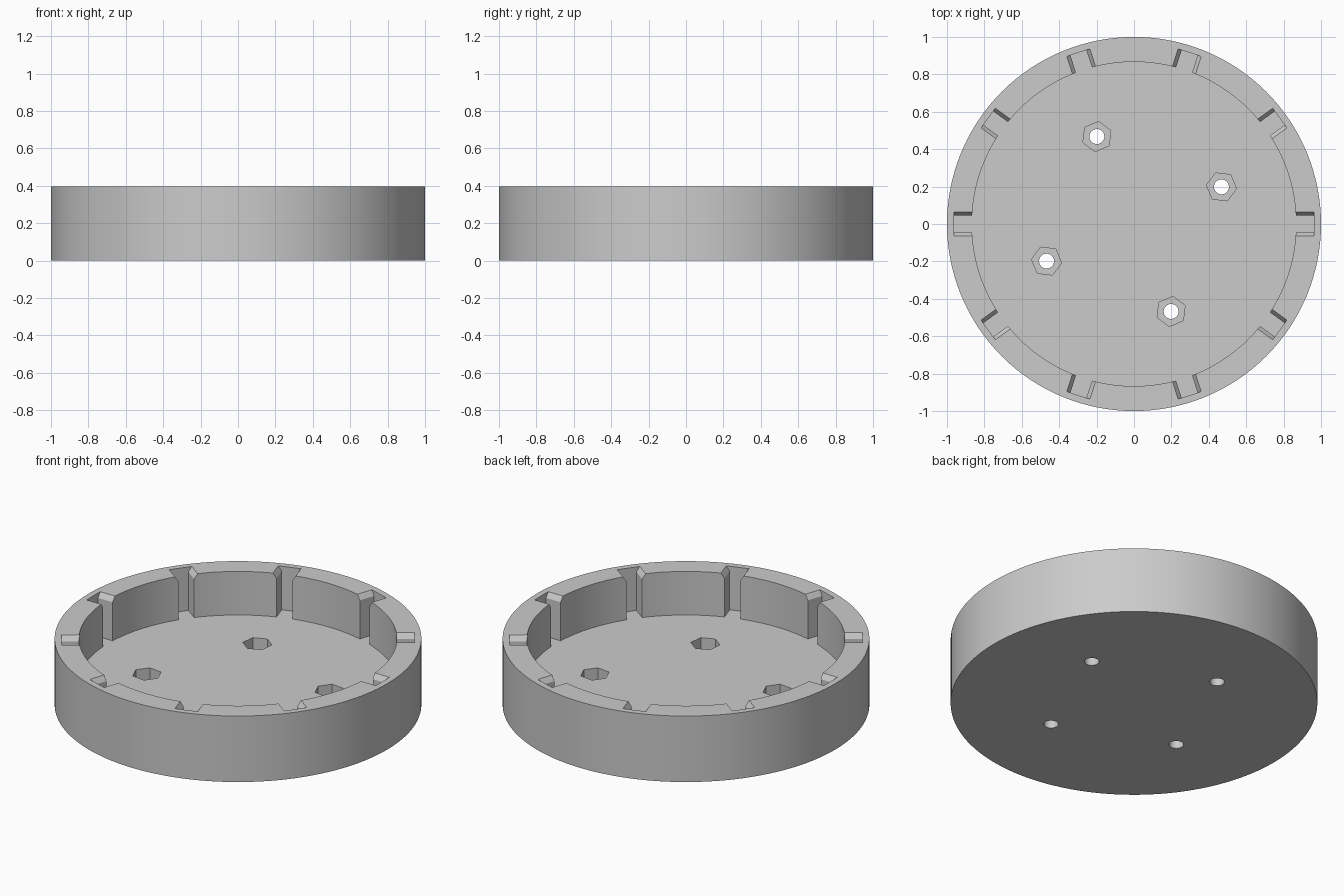
import bpy, bmesh
from math import sin, cos, pi, radians
from mathutils import Matrix

HEIGHT, FLOOR, INNER = 0.397, 0.135, 0.867

if "Cube" in bpy.data.objects:
    bpy.data.objects.remove(bpy.data.objects["Cube"])

grey = bpy.data.materials.new("plain grey")
grey.use_nodes = True
grey.diffuse_color = (0.6, 0.6, 0.6, 1)
grey.node_tree.nodes["Principled BSDF"].inputs["Base Color"].default_value = (0.6, 0.6, 0.6, 1)


def make_object(name, bm):
    bmesh.ops.recalc_face_normals(bm, faces=bm.faces)
    mesh = bpy.data.meshes.new(name)
    bm.to_mesh(mesh)
    bm.free()
    mesh.materials.append(grey)
    obj = bpy.data.objects.new(name, mesh)
    bpy.context.collection.objects.link(obj)
    return obj


def extrude_outline(bm, points, offset):
    face = bm.faces.new([bm.verts.new(p) for p in points])
    new = bmesh.ops.extrude_face_region(bm, geom=[face])["geom"]
    verts = [g for g in new if isinstance(g, bmesh.types.BMVert)]
    bmesh.ops.translate(bm, verts=verts, vec=offset)
    return list(face.verts) + verts


def prism(bm, sides, radius, x, y, bottom, top, turn=0.0):
    ring = [(x + radius * cos(turn + 2 * pi * i / sides),
             y + radius * sin(turn + 2 * pi * i / sides), bottom) for i in range(sides)]
    extrude_outline(bm, ring, (0, 0, top - bottom))


# Round body
bm = bmesh.new()
prism(bm, 128, 1.0, 0, 0, 0, HEIGHT)
body = make_object("round_tray", bm)

# Main round pocket
bm = bmesh.new()
prism(bm, 128, INNER, 0, 0, FLOOR, 0.6)
pocket = make_object("pocket_cutter", bm)

# Ten rim slots with flared mouths
bm = bmesh.new()
half = [(0.045, FLOOR), (0.045, HEIGHT - 0.03), (0.065, HEIGHT), (0.085, HEIGHT + 0.03)]
outline = half + [(-y, z) for y, z in reversed(half)]
for i in range(10):
    verts = extrude_outline(bm, [(0.8, y, z) for y, z in outline], (0.163, 0, 0))
    bmesh.ops.rotate(bm, verts=verts, matrix=Matrix.Rotation(i * pi / 5, 3, "Z"))
slots = make_object("slot_cutter", bm)

# Four screw holes with hexagonal nut recesses
holes_bm, nuts_bm = bmesh.new(), bmesh.new()
for i in range(4):
    angle = radians(23) + i * pi / 2
    x, y = 0.508 * cos(angle), 0.508 * sin(angle)
    prism(holes_bm, 32, 0.04, x, y, -0.1, 0.3)
    prism(nuts_bm, 6, 0.081, x, y, 0.05, 0.3, angle + pi / 6)
holes = make_object("screw_hole_cutter", holes_bm)
nuts = make_object("nut_recess_cutter", nuts_bm)

# Cut everything out of the body
cutters = [pocket, slots, nuts, holes]
for cutter in cutters:
    cutter.hide_render = True
    mod = body.modifiers.new(cutter.name, "BOOLEAN")
    mod.operation = "DIFFERENCE"
    mod.solver = "EXACT"
    mod.object = cutter

bpy.ops.object.select_all(action="DESELECT")
body.select_set(True)
bpy.context.view_layer.objects.active = body
for cutter in cutters:
    bpy.ops.object.modifier_apply(modifier=cutter.name)
for cutter in cutters:
    bpy.data.objects.remove(cutter)
bpy.ops.object.shade_smooth_by_angle(angle=radians(25))
